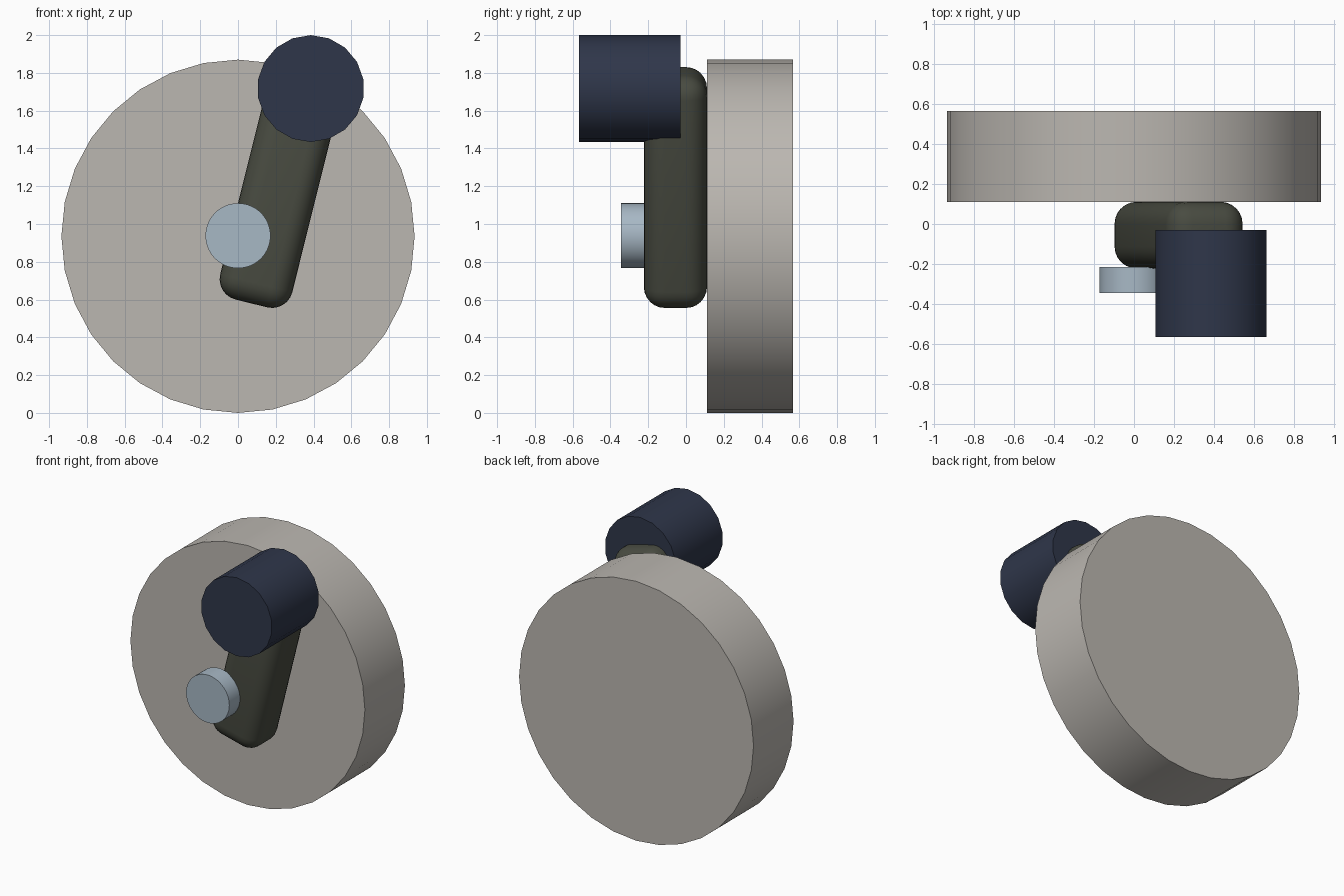
import bpy
import math

if "Cube" in bpy.data.objects:
    bpy.data.objects.remove(bpy.data.objects["Cube"])


def material(name, rgb):
    m = bpy.data.materials.new(name)
    m.diffuse_color = (*rgb, 1.0)
    m.use_nodes = True
    m.node_tree.nodes["Principled BSDF"].inputs["Base Color"].default_value = m.diffuse_color
    return m


def finish(obj, name, mat):
    obj.name = name
    obj.data.materials.append(mat)
    bpy.ops.object.transform_apply(location=False, rotation=True, scale=True)
    bpy.ops.object.shade_smooth_by_angle(angle=math.radians(35))
    return obj


def disc(name, x, z, radius, y0, y1, sides, mat):
    """Cylinder lying along y, with a vertex at its top."""
    bpy.ops.mesh.primitive_cylinder_add(
        vertices=sides, radius=radius, depth=y1 - y0,
        location=(x, (y0 + y1) / 2, z), rotation=(math.pi / 2, 0, 0))
    return finish(bpy.context.object, name, mat)


stone = material("warm_grey", (0.50, 0.475, 0.44))
olive = material("dark_olive", (0.066, 0.071, 0.053))
steel = material("pale_steel_blue", (0.39, 0.48, 0.56))
navy = material("dark_navy", (0.028, 0.037, 0.068))

# Large wheel, hub cap and hand grip
disc("wheel", 0, 0.935, 0.935, 0.11, 0.566, 32, stone)
disc("hub_cap", 0, 0.938, 0.172, -0.345, -0.215, 64, steel)
disc("hand_grip", 0.385, 1.717, 0.283, -0.566, -0.03, 18, navy)

# Tilted crank arm with rounded edges
bpy.ops.mesh.primitive_cube_add(size=1, location=(0.223, -0.056, 1.193))
arm = bpy.context.object
arm.scale = (0.393, 0.334, 1.264)
bpy.ops.object.transform_apply(location=False, rotation=False, scale=True)
bevel = arm.modifiers.new("rounding", 'BEVEL')
bevel.width = 0.11
bevel.segments = 6
bpy.ops.object.modifier_apply(modifier=bevel.name)
arm.rotation_euler = (0, math.radians(14), 0)
finish(arm, "crank_arm", olive)
